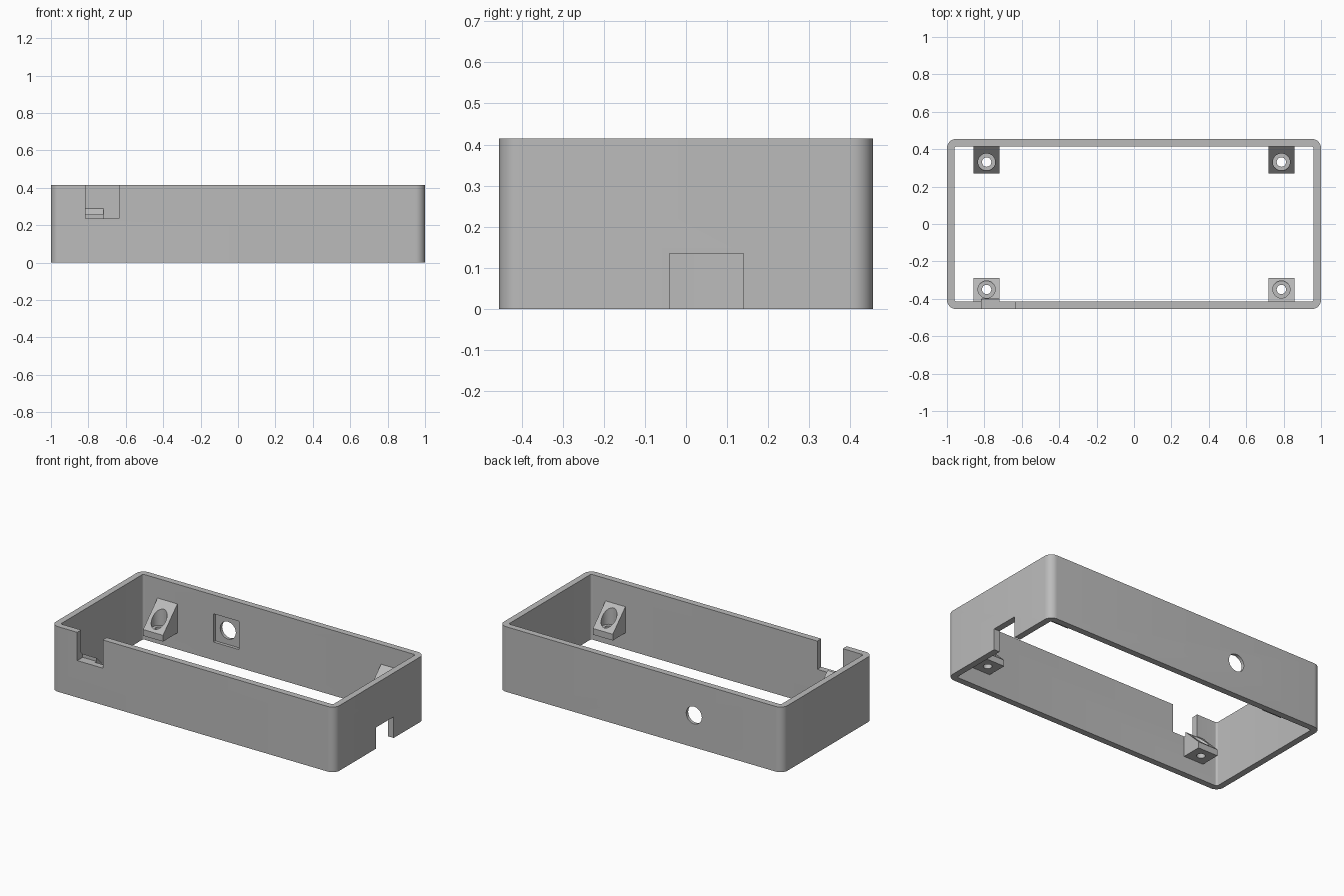
import bpy, bmesh
from mathutils import Matrix, Vector

old = bpy.data.objects.get("Cube")
if old:
    bpy.data.objects.remove(old, do_unlink=True)

HX, HY, H, WALL = 1.0, 0.455, 0.415, 0.04

grey = bpy.data.materials.new("plain grey")
grey.use_nodes = True
grey.diffuse_color = (0.5, 0.5, 0.5, 1)
grey.node_tree.nodes["Principled BSDF"].inputs["Base Color"].default_value = (0.5, 0.5, 0.5, 1)


def finish(name, bm):
    bmesh.ops.recalc_face_normals(bm, faces=bm.faces)
    mesh = bpy.data.meshes.new(name)
    bm.to_mesh(mesh)
    bm.free()
    mesh.materials.append(grey)
    obj = bpy.data.objects.new(name, mesh)
    bpy.context.collection.objects.link(obj)
    return obj


def box(name, lo, hi, radius=0):
    """Box between two corners, with optional rounded upright edges."""
    lo, hi = Vector(lo), Vector(hi)
    bm = bmesh.new()
    bmesh.ops.create_cube(bm, size=1)
    for v in bm.verts:
        v.co = Vector(a + (b - a) * (c + 0.5) for a, b, c in zip(lo, hi, v.co))
    if radius:
        upright = [e for e in bm.edges if abs(e.verts[0].co.z - e.verts[1].co.z) > 0.01]
        bmesh.ops.bevel(bm, geom=upright, offset=radius, segments=10,
                        profile=0.5, affect='EDGES')
    return finish(name, bm)


def cylinder(name, center, radius, length, axis='Z'):
    bm = bmesh.new()
    turn = Matrix.Rotation(1.5707963, 4, 'X') if axis == 'Y' else Matrix()
    bmesh.ops.create_cone(bm, cap_ends=True, segments=40, radius1=radius, radius2=radius,
                          depth=length, matrix=Matrix.Translation(center) @ turn)
    return finish(name, bm)


def prism_x(name, profile, x0, x1):
    """Extrude a (y, z) profile along x."""
    bm = bmesh.new()
    face = bm.faces.new([bm.verts.new((x0, y, z)) for y, z in profile])
    ext = bmesh.ops.extrude_face_region(bm, geom=[face])
    moved = [g for g in ext["geom"] if isinstance(g, bmesh.types.BMVert)]
    bmesh.ops.translate(bm, verts=moved, vec=(x1 - x0, 0, 0))
    return finish(name, bm)


def cut(target, *cutters):
    bpy.context.view_layer.objects.active = target
    for cutter in cutters:
        mod = target.modifiers.new("cut", 'BOOLEAN')
        mod.operation, mod.solver, mod.object = 'DIFFERENCE', 'EXACT', cutter
        bpy.ops.object.modifier_apply(modifier=mod.name)
        bpy.data.objects.remove(cutter, do_unlink=True)


def notch():
    return box("notch_cutter", (-0.815, -0.6, 0.235), (-0.635, -0.4, 0.6))


# Open rectangular frame with its wall openings
frame = box("frame", (-HX, -HY, 0), (HX, HY, H), 0.05)
cut(frame,
    box("inner_cutter", (WALL - HX, WALL - HY, -0.1), (HX - WALL, HY - WALL, 0.6), 0.012),
    notch(),
    box("side_cutter", (0.9, -0.04, -0.1), (1.1, 0.14, 0.135)),
    box("recess_cutter", (-0.465, 0.35, 0.115), (-0.285, 0.435, 0.295)),
    cylinder("hole_cutter", (-0.375, 0.45, 0.205), 0.055, 0.3, 'Y'))

# Sloped screw brackets against the front and back walls
BOTTOM, LIP, FLOOR = 0.105, 0.145, 0.145
brackets = []
for side, sy, tip, hole in (("front", -1, 0.288, 0.35), ("back", 1, 0.27, 0.331)):
    for hand, sx in (("right", -1), ("left", 1)):
        root = HY - WALL + 0.003
        x = sx * 0.788
        profile = [(sy * tip, BOTTOM), (sy * root, BOTTOM),
                   (sy * root, LIP + root - tip), (sy * tip, LIP)]
        bracket = prism_x(f"{side}_{hand}_bracket", profile, x - 0.07, x + 0.07)
        cut(bracket,
            cylinder("bore_cutter", (x, sy * hole, FLOOR + 0.15), 0.046, 0.3),
            cylinder("screw_cutter", (x, sy * hole, 0.15), 0.025, 0.3))
        if side == "front" and hand == "right":
            cut(bracket, notch())
        brackets.append(bracket)

# Smooth the rounded corners and holes, keep edges crisp
bpy.ops.object.select_all(action='DESELECT')
for obj in [frame] + brackets:
    obj.select_set(True)
bpy.context.view_layer.objects.active = frame
bpy.ops.object.shade_smooth_by_angle()
